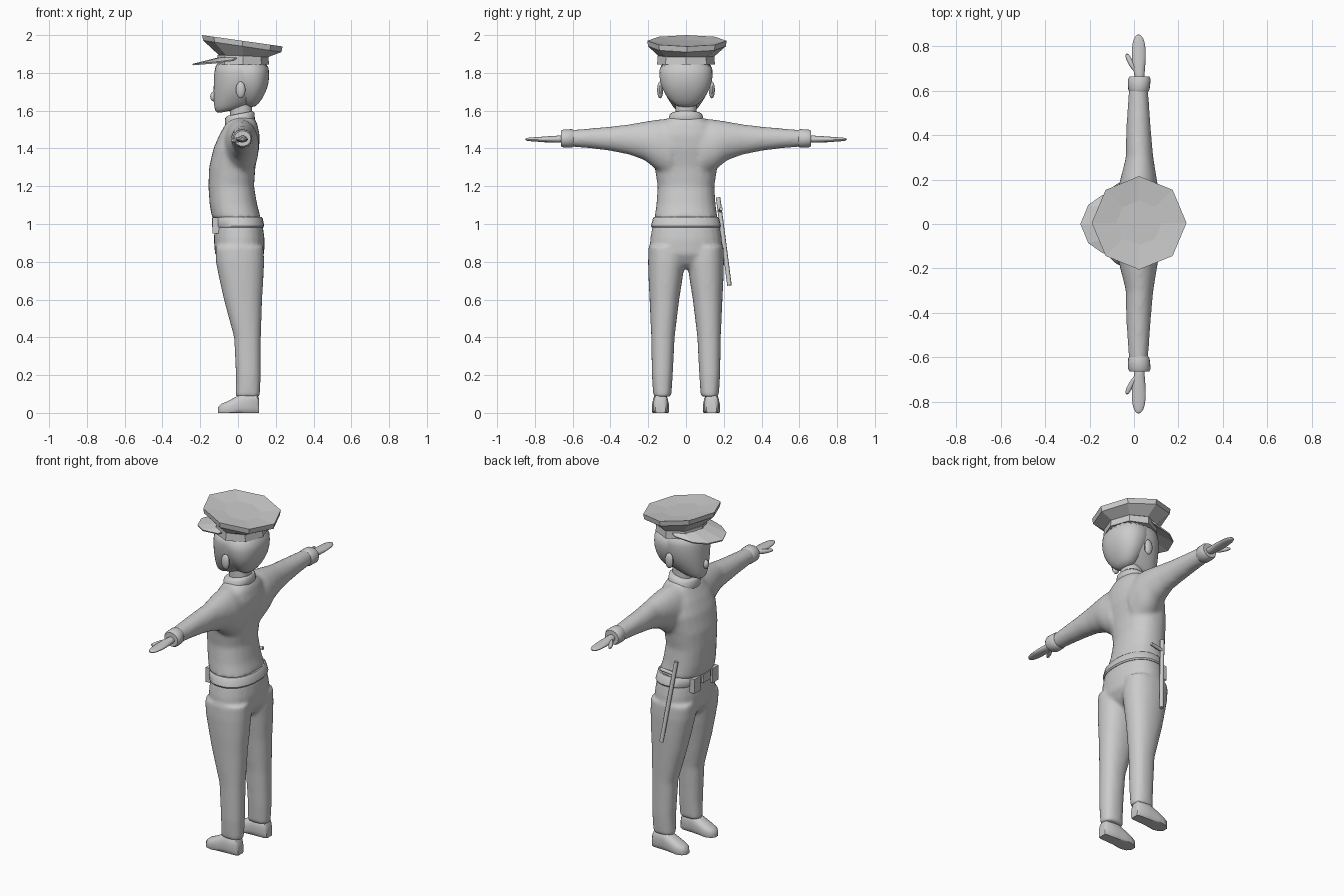
import bpy, bmesh, math
from mathutils import Vector

if "Cube" in bpy.data.objects:
    bpy.data.objects.remove(bpy.data.objects["Cube"])

grey = bpy.data.materials.new("plain_grey")
grey.diffuse_color = (0.6, 0.6, 0.6, 1)
grey.use_nodes = True
grey.node_tree.nodes["Principled BSDF"].inputs["Base Color"].default_value = grey.diffuse_color


def ring(c, u, v, n=24, p=2.3):
    """Superellipse section around c with half axes u and v."""
    c, u, v = Vector(c), Vector(u), Vector(v)
    out = []
    for i in range(n):
        a = 2 * math.pi * i / n
        k = 1 if n < 12 else (abs(math.cos(a)) ** p + abs(math.sin(a)) ** p) ** (-1 / p)
        out.append(c + u * math.cos(a) * k + v * math.sin(a) * k)
    return out


def level(z0, z1, x0, x1, hw, y=0, n=24):
    """Horizontal section; z0 is the height at the front, z1 at the back."""
    return ring(((x0 + x1) / 2, y, (z0 + z1) / 2),
                ((x1 - x0) / 2, 0, (z1 - z0) / 2), (0, hw, 0), n)


def across(s, y, x0, x1, z0, z1, n=24):
    """Section of an arm or hand at s * y."""
    return ring(((x0 + x1) / 2, s * y, (z0 + z1) / 2),
                ((x1 - x0) / 2, 0, 0), (0, 0, (z1 - z0) / 2), n, 2)


def skin(bm, rings):
    rows = [[bm.verts.new(p) for p in r] for r in rings]
    n = len(rows[0])
    for a, b in zip(rows, rows[1:]):
        for i in range(n):
            j = (i + 1) % n
            bm.faces.new((a[i], a[j], b[j], b[i]))
    bm.faces.new(rows[0])
    bm.faces.new(rows[-1])


def finish(name, bm, angle=35, subsurf=0, blend=False):
    bmesh.ops.recalc_face_normals(bm, faces=bm.faces)
    me = bpy.data.meshes.new(name)
    bm.to_mesh(me)
    bm.free()
    me.materials.append(grey)
    ob = bpy.data.objects.new(name, me)
    bpy.context.collection.objects.link(ob)
    if angle:
        bpy.ops.object.select_all(action='DESELECT')
        ob.select_set(True)
        bpy.context.view_layer.objects.active = ob
        bpy.ops.object.shade_smooth_by_angle(angle=math.radians(angle))
    if blend:
        m = ob.modifiers.new("blend", 'REMESH')
        m.mode, m.voxel_size, m.use_smooth_shade = 'VOXEL', 0.011, True
        m = ob.modifiers.new("soften", 'SMOOTH')
        m.factor, m.iterations = 0.5, 8
    if subsurf:
        ob.modifiers.new("round", 'SUBSURF').levels = subsurf
        ob.modifiers["round"].render_levels = subsurf
    return ob


def loft(name, rings, **kw):
    bm = bmesh.new()
    skin(bm, rings)
    return finish(name, bm, **kw)


def rod(name, p, q, r):
    p, q = Vector(p), Vector(q)
    rot = (q - p).to_track_quat('Z', 'Y')
    u, v = rot @ Vector((r, 0, 0)), rot @ Vector((0, r, 0))
    return loft(name, [ring(p, u, v, 8), ring(q, u, v, 8)], angle=50)


def blob(name, loc, size):
    bm = bmesh.new()
    bmesh.ops.create_uvsphere(bm, u_segments=14, v_segments=8, radius=1)
    bmesh.ops.scale(bm, vec=size, verts=bm.verts)
    bmesh.ops.translate(bm, vec=loc, verts=bm.verts)
    return finish(name, bm)


def box(name, loc, size):
    bm = bmesh.new()
    bmesh.ops.create_cube(bm, size=1)
    bmesh.ops.scale(bm, vec=size, verts=bm.verts)
    bmesh.ops.translate(bm, vec=loc, verts=bm.verts)
    return finish(name, bm, angle=0)


# shirt: torso and both sleeves blended together
bm = bmesh.new()
skin(bm, [level(z, z, a, b, w) for z, a, b, w in (
    (1.03, -.137, .122, .167), (1.1, -.15, .102, .157), (1.2, -.157, .085, .15),
    (1.3, -.153, .092, .166), (1.4, -.13, .112, .19), (1.47, -.1, .115, .18),
    (1.53, -.066, .102, .14), (1.565, -.045, .085, .085))])
for s in (1, -1):
    skin(bm, [across(s, *r) for r in (
        (.08, -.085, .11, 1.24, 1.56), (.16, -.072, .11, 1.29, 1.552),
        (.22, -.057, .1, 1.338, 1.542), (.3, -.037, .087, 1.367, 1.528),
        (.4, -.036, .078, 1.387, 1.516), (.5, -.031, .071, 1.4, 1.507),
        (.62, -.022, .062, 1.41, 1.497))])
finish("shirt", bm, blend=True)

# trousers: hips and both legs blended together
bm = bmesh.new()
skin(bm, [level(z, z, a, b, w) for z, a, b, w in (
    (1.0, -.122, .13, .176), (.92, -.128, .141, .19), (.84, -.122, .139, .19),
    (.79, -.085, .11, .13), (.765, -.05, .08, .06))])
for s in (1, -1):
    skin(bm, [level(z, z, a, b, (o - i) / 2, s * (o + i) / 2) for z, a, b, i, o in (
        (.88, -.12, .135, .02, .198), (.8, -.118, .139, .006, .201),
        (.7, -.097, .134, .02, .198), (.6, -.075, .128, .036, .193),
        (.4, -.021, .121, .06, .184), (.2, -.011, .121, .07, .181),
        (.085, -.012, .116, .078, .173))])
finish("trousers", bm, blend=True)

# belt, buckle and pouches
loft("belt", [level(z, z, a, b, w) for z, a, b, w in (
    (.982, -.124, .134, .181), (.99, -.129, .139, .185),
    (1.03, -.131, .131, .175), (1.038, -.126, .124, .168))])
box("buckle", (-.13, 0, 1.01), (.016, .07, .05))
for s in (1, -1):
    box("belt_pouch", (-.112, s * .085, .992), (.046, .055, .085))

# side-handled baton
rod("baton", (-.055, .17, 1.14), (0, .23, .675), .012)
rod("baton_handle", (-.047, .181, 1.07), (.035, .186, 1.08), .01)

for s in (1, -1):
    # cuff
    loft("cuff", [across(s, *r) for r in (
        (.595, -.02, .064, 1.41, 1.497), (.605, -.026, .07, 1.404, 1.502),
        (.65, -.027, .075, 1.405, 1.5), (.663, -.02, .068, 1.412, 1.493))], angle=50)
    # hand and thumb
    loft("hand", [across(s, *r, n=12) for r in (
        (.64, .002, .05, 1.43, 1.472), (.68, .0, .048, 1.43, 1.468),
        (.72, -.01, .053, 1.431, 1.466), (.77, -.012, .055, 1.434, 1.462),
        (.82, -.008, .05, 1.437, 1.459), (.843, .004, .038, 1.44, 1.456),
        (.852, .013, .026, 1.445, 1.452))], subsurf=1, angle=60)
    loft("thumb", [across(s, *r, n=8) for r in (
        (.68, .0, .03, 1.432, 1.464), (.71, -.022, .01, 1.43, 1.46),
        (.74, -.038, -.008, 1.43, 1.455), (.768, -.042, -.024, 1.434, 1.45))],
        subsurf=1, angle=60)
    # shoe with flat sole
    rows = [ring((x, s * .135, (h - .02) / 2), (0, w, 0), (0, 0, (h + .02) / 2), 24, 2.6)
            for x, w, h in ((.112, .026, .075), (.1, .037, .1), (.03, .041, .108),
                            (-.015, .045, .083), (-.055, .046, .062),
                            (-.088, .037, .048), (-.106, .016, .03))]
    for r in rows:
        for p in r:
            p.z = max(p.z, 0)
    loft("shoe", rows, angle=45)
    # ear
    blob("ear", (.014, s * .137, 1.71), (.026, .016, .045))

# neck and collar
loft("neck", [level(1.53, 1.54, -.04, .075, .056), level(1.62, 1.65, -.045, .075, .056)])
loft("collar", [level(*r) for r in (
    (1.51, 1.545, -.066, .086, .095), (1.52, 1.55, -.07, .09, .097),
    (1.562, 1.59, -.068, .087, .088), (1.572, 1.598, -.058, .078, .078))], angle=50)

# head, hair and nose
loft("head", [level(*r) for r in (
    (1.582, 1.625, -.105, .06, .045), (1.597, 1.645, -.124, .09, .068),
    (1.645, 1.675, -.129, .118, .094), (1.7, 1.7, -.13, .145, .118),
    (1.75, 1.75, -.129, .155, .132), (1.8, 1.8, -.127, .16, .138),
    (1.875, 1.875, -.118, .158, .138))], subsurf=1, angle=60)
loft("hair", [level(*r) for r in (
    (1.875, 1.875, -.06, .164, .143), (1.78, 1.78, -.05, .168, .144),
    (1.72, 1.72, -.02, .158, .131), (1.66, 1.66, .01, .128, .095),
    (1.615, 1.615, .035, .092, .045))], subsurf=1, angle=60)
blob("nose", (-.128, 0, 1.675), (.02, .017, .026))

# cap: eight-sided band, flared crown with a slightly dished top, and visor
loft("cap_band", [level(1.845, 1.845, -.113, .165, .153, n=8),
                  level(1.895, 1.885, -.108, .16, .15, n=8)], angle=0)
loft("cap_crown", [level(*r, n=8) for r in (
    (1.893, 1.883, -.1, .158, .148, .003), (1.972, 1.91, -.185, .23, .206, .005),
    (2.0, 1.94, -.19, .236, .21, .005), (1.975, 1.945, -.08, .125, .1, .005))], angle=0)
outer = [(-.03, .145, 1.866), (-.14, .13, 1.852), (-.205, .085, 1.847), (-.24, 0, 1.844)]
outer += [(x, -y, z) for x, y, z in outer[-2::-1]]
bm = bmesh.new()
rim = [bm.verts.new(p) for p in outer]
inner = [bm.verts.new((.026 + .13 * math.cos(a), .145 * math.sin(a), 1.878))
         for a in (math.radians(105 + 25 * i) for i in range(7))]
for i in range(6):
    bm.faces.new((rim[i], rim[i + 1], inner[i + 1], inner[i]))
visor = finish("cap_visor", bm, angle=0)
m = visor.modifiers.new("thickness", 'SOLIDIFY')
m.thickness, m.offset = .008, 0
